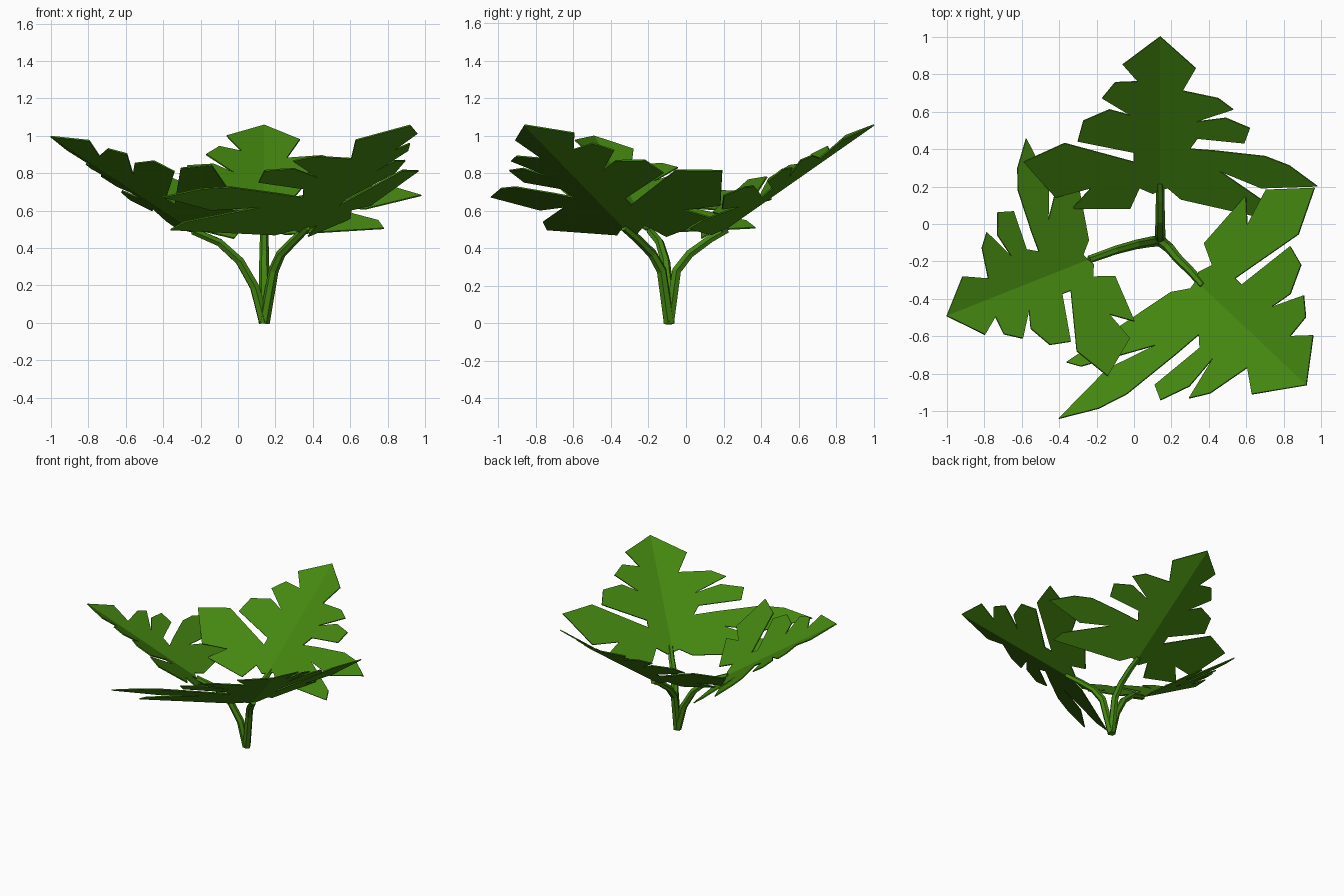
import bpy
import bmesh
from mathutils import Vector

cube = bpy.data.objects.get("Cube")
if cube:
    bpy.data.objects.remove(cube, do_unlink=True)

green = bpy.data.materials.new("leaf_green")
green.use_nodes = True
colour = (0.058, 0.24, 0.005, 1)
green.diffuse_color = colour
green.node_tree.nodes["Principled BSDF"].inputs["Base Color"].default_value = colour

# Lobed outline of each half, from tip to base: (distance from midrib, distance along it)
LEFT = [(0, 1), (.2, .85), (.12, .76), (.24, .755), (.31, .67), (.16, .58), (.27, .61),
        (.41, .55), (.44, .44), (.14, .38), (.14, .33), (.51, .43), (.73, .33),
        (.56, .14), (.37, .19), (.47, .08), (.16, .08), (.11, .19), (.04, .16), (0, .18)]
RIGHT = [(0, 1), (.19, .83), (.12, .71), (.31, .67), (.39, .61), (.19, .545), (.35, .565),
         (.48, .51), (.45, .43), (.2, .455), (.16, .4), (.29, .39), (.56, .36), (.69, .31),
         (.84, .2), (.54, .19), (.32, .28), (.61, .08), (.64, .01), (.11, .13), (.04, .19), (0, .18)]


def make_leaf(name, tip, along, left, right):
    """Folded leaf: two flat lobed halves that share a midrib."""
    tip, along = Vector(tip), Vector(along)
    bm = bmesh.new()
    for outline, side in ((LEFT, Vector(left)), (RIGHT, Vector(right))):
        verts = [bm.verts.new(tip + along * (v - 1) + side * u) for u, v in outline]
        face = bm.faces.new(verts)
        face.normal_update()
        if face.normal.z < 0:
            face.normal_flip()
    bmesh.ops.remove_doubles(bm, verts=bm.verts, dist=0.0005)
    bmesh.ops.triangulate(bm, faces=bm.faces)
    mesh = bpy.data.meshes.new(name)
    bm.to_mesh(mesh)
    bm.free()
    mesh.materials.append(green)
    leaf = bpy.data.objects.new(name, mesh)
    bpy.context.collection.objects.link(leaf)
    thickness = leaf.modifiers.new("thickness", "SOLIDIFY")
    thickness.thickness = 0.008
    thickness.offset = -1


def make_stem(name, path):
    """Slightly tapered faceted stem along a bent path."""
    curve = bpy.data.curves.new(name, "CURVE")
    curve.dimensions = "3D"
    curve.bevel_depth = 0.03
    curve.bevel_resolution = 1
    curve.use_fill_caps = True
    spline = curve.splines.new("POLY")
    spline.points.add(len(path) - 1)
    spline.use_smooth = False
    for i, (point, co) in enumerate(zip(spline.points, path)):
        point.co = (*co, 1)
        point.radius = 1 - 0.3 * i / (len(path) - 1)
    curve.materials.append(green)
    bpy.context.collection.objects.link(bpy.data.objects.new(name, curve))


# Leaves: tip, midrib direction, then sideways direction of each half
make_leaf("back_leaf", (.14, 1, 1.06), (0, 1, .7), (-1, 0, .24), (1, 0, .22))
make_leaf("front_left_leaf", (.92, -.86, 1.06), (.72, -.68, .7), (.72, .82, .31), (-.89, -.86, .21))
make_leaf("right_leaf", (-1, -.49, 1), (-.92, -.365, .61), (.335, -.775, .35), (-.37, .78, .18))

# Stems rise from one shared foot
foot = (.14, -.09, 0)
make_stem("back_stem", [foot, (.14, -.05, .28), (.14, .02, .37), (.14, .13, .45), (.14, .22, .5)])
make_stem("front_left_stem", [foot, (.19, -.13, .28), (.23, -.18, .37), (.31, -.26, .45), (.37, -.33, .51)])
make_stem("right_stem", [foot, (.09, -.095, .19), (.01, -.11, .33), (-.1, -.14, .43), (-.24, -.19, .49)])
